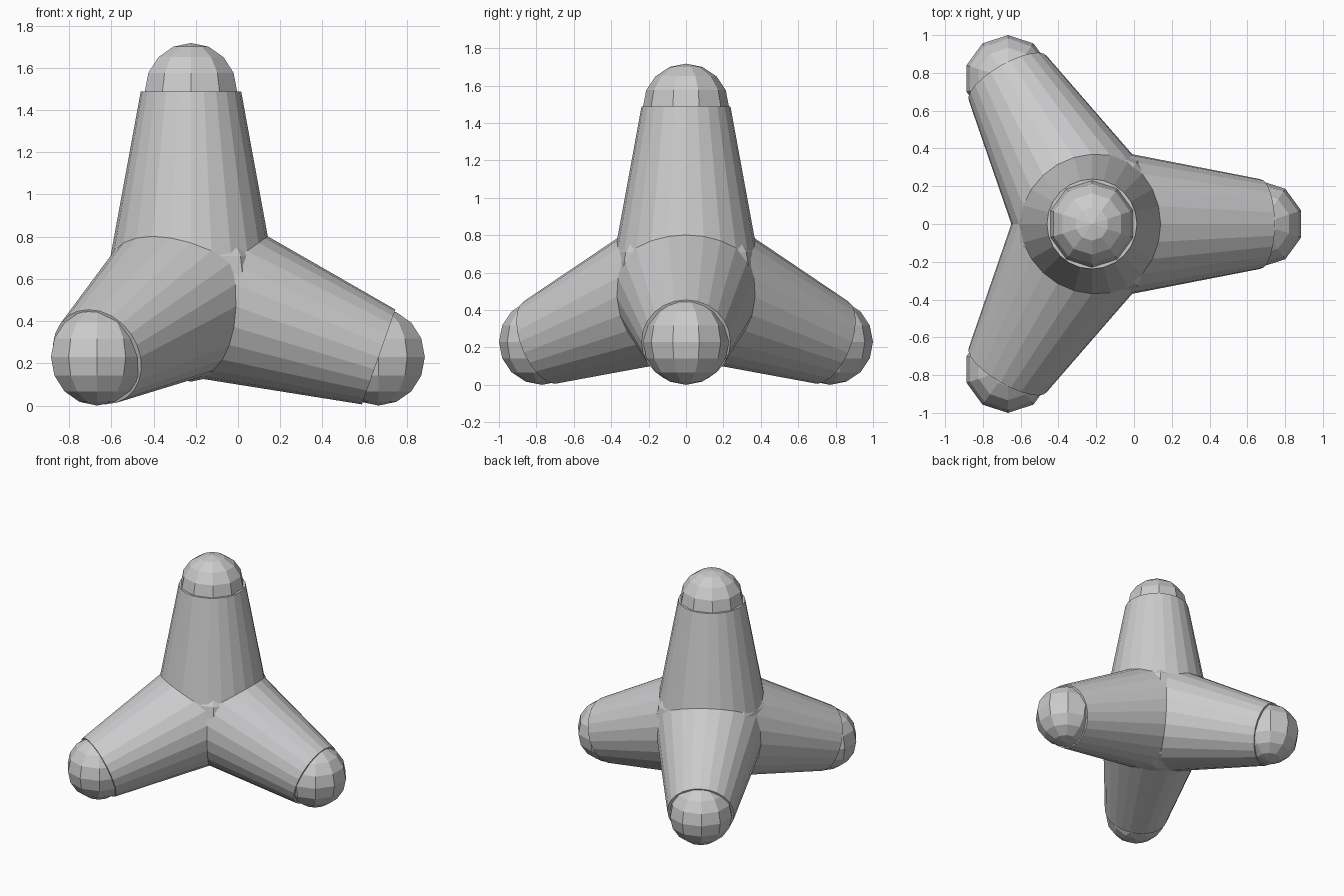
import bpy, bmesh, math
from mathutils import Vector, Matrix

if "Cube" in bpy.data.objects:
    bpy.data.objects.remove(bpy.data.objects["Cube"])

LEG = 0.943                              # hub centre to cap centre
CAP_R = 0.23
HUB_R = 0.431
CENTRE = Vector((-0.2228, 0, CAP_R + LEG / 3))

concrete = bpy.data.materials.new("concrete grey")
concrete.diffuse_color = (0.6, 0.6, 0.61, 1)
concrete.use_nodes = True
concrete.node_tree.nodes["Principled BSDF"].inputs["Base Color"].default_value = concrete.diffuse_color


def finish(bm, name):
    mesh = bpy.data.meshes.new(name)
    bm.to_mesh(mesh)
    bm.free()
    mesh.materials.append(concrete)
    obj = bpy.data.objects.new(name, mesh)
    bpy.context.collection.objects.link(obj)


def ball(name, pos, radius):
    bm = bmesh.new()
    bmesh.ops.create_uvsphere(bm, u_segments=10, v_segments=8, radius=radius,
                              matrix=Matrix.Translation(pos))
    finish(bm, name)


def leg(name, direction):
    # tapered leg from the hub centre outwards
    bm = bmesh.new()
    rot = direction.to_track_quat('Z', 'Y').to_matrix().to_4x4()
    bmesh.ops.create_cone(bm, cap_ends=True, segments=24,
                          radius1=0.411, radius2=0.238, depth=LEG,
                          matrix=Matrix.Translation(CENTRE + direction * LEG / 2) @ rot)
    finish(bm, name + "_leg")
    # rounded end
    ball(name + "_cap", CENTRE + direction * LEG, CAP_R)


# central hub
ball("hub", CENTRE, HUB_R)

# upright leg and three ground legs, tetrahedral directions
leg("top", Vector((0, 0, 1)))
h = math.sqrt(8) / 3
for name, deg in (("right", 0), ("back_left", 120), ("front_left", 240)):
    a = math.radians(deg)
    leg(name, Vector((h * math.cos(a), h * math.sin(a), -1 / 3)))
